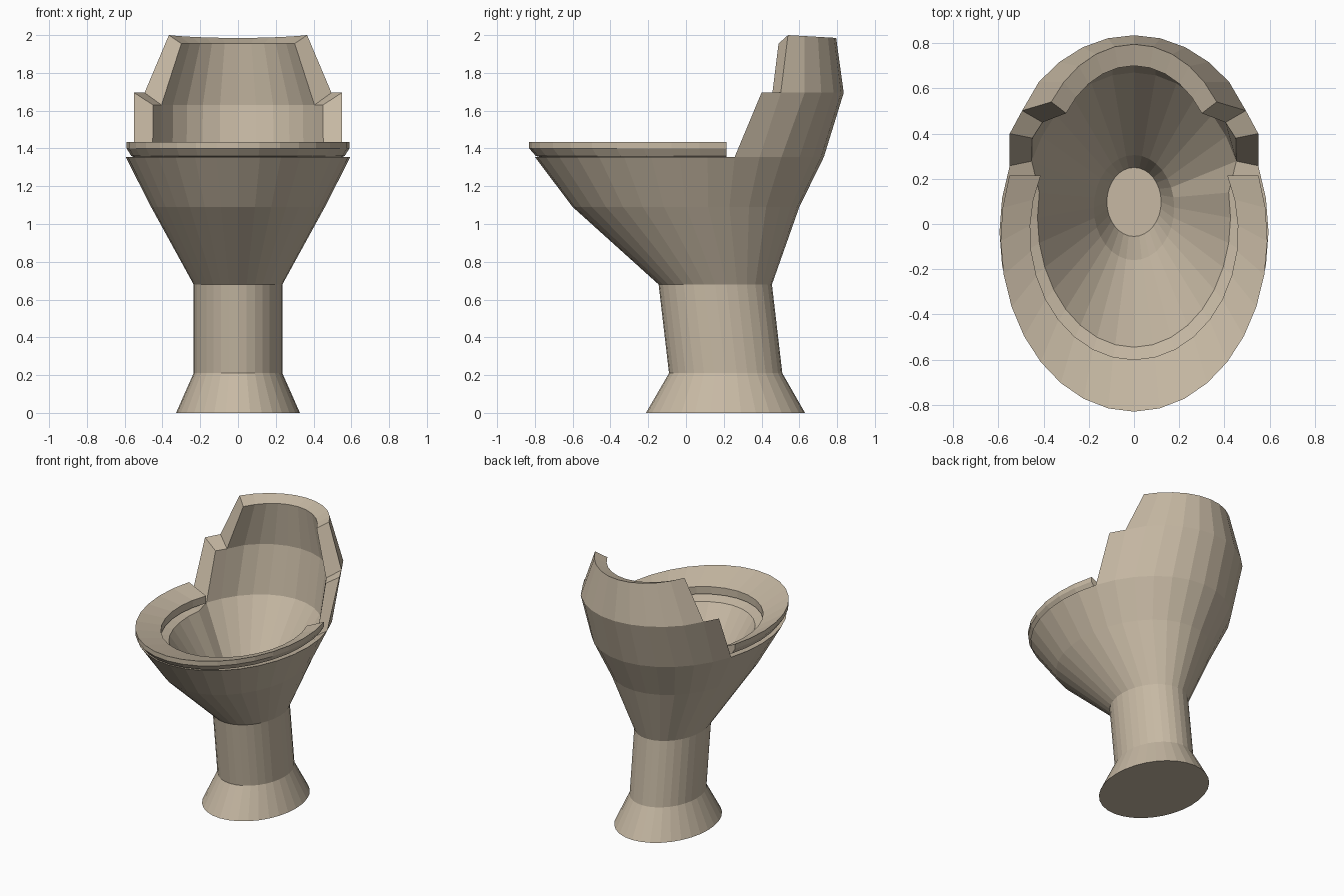
import bpy, bmesh, math

if "Cube" in bpy.data.objects:
    bpy.data.objects.remove(bpy.data.objects["Cube"])

N = 32  # sides of every oval ring
mat = bpy.data.materials.new("ceramic")
mat.diffuse_color = (0.57, 0.485, 0.37, 1)
mat.use_nodes = True
mat.node_tree.nodes["Principled BSDF"].inputs["Base Color"].default_value = mat.diffuse_color


def oval(bm, rx, front, back, z, angles, z_side=None):
    """Ring of vertices on an oval; z_side raises points away from the rear."""
    cy, ry = (front + back) / 2, (back - front) / 2
    out = []
    for a in angles:
        zz = z
        if z_side is not None:
            zz += (z_side - z) * (1 - math.sin(a)) / (1 - math.sin(math.radians(33.75)))
        out.append(bm.verts.new((rx * math.cos(a), cy + ry * math.sin(a), zz)))
    return out


def bridge(bm, a, b, first=0, last=None):
    """Quads between two rings, from index first to last (wraps round)."""
    n = len(a)
    for i in range(first, n if last is None else last):
        j, k = i % n, (i + 1) % n
        bm.faces.new((a[j], a[k], b[k], b[j]))


def finish(bm, name):
    bmesh.ops.delete(bm, geom=[v for v in bm.verts if not v.link_faces], context='VERTS')
    bmesh.ops.recalc_face_normals(bm, faces=bm.faces)
    me = bpy.data.meshes.new(name)
    bm.to_mesh(me)
    bm.free()
    me.materials.append(mat)
    ob = bpy.data.objects.new(name, me)
    bpy.context.collection.objects.link(ob)


full = [2 * math.pi * i / N for i in range(N)]

# Pedestal, bowl and raised back: one shell with an outer and an inner skin
bm = bmesh.new()
outer = [oval(bm, *r, full) for r in (
    (0.328, -0.212, 0.63, 0.0),
    (0.235, -0.09, 0.51, 0.21),
    (0.235, -0.145, 0.455, 0.68),
    (0.46, -0.60, 0.60, 1.09),
    (0.595, -0.80, 0.73, 1.355))]
inner = [oval(bm, *r, full) for r in (
    (0.12, -0.055, 0.25, 0.58),
    (0.178, -0.16, 0.305, 0.79))]
# Inner lip: narrow round the front, wider where the back wall starts
wide = oval(bm, 0.49, -0.60, 0.67, 1.285, full)
narrow = oval(bm, 0.427, -0.545, 0.60, 1.285, full)
inner.append([wide[i] if 2 <= i <= 14 else narrow[i] for i in range(N)])
for skin in (outer, inner):
    for a, b in zip(skin, skin[1:]):
        bridge(bm, a, b)
    bm.faces.new(skin[0])

# Rim around the front, left open where the back rises
bridge(bm, outer[-1], inner[-1], 14, 34)

# Back: lower tier, then a narrower upper tier
o1 = oval(bm, 0.595, -0.575, 0.835, 1.695, full)
i1 = oval(bm, 0.487, -0.415, 0.735, 1.63, full)
o2 = oval(bm, 0.44, -0.353, 0.795, 1.985, full, 2.0)
i2 = oval(bm, 0.361, -0.245, 0.70, 1.955, full)
for k in (3, 13):
    o1[k].co.y -= 0.02
    i1[k].co.y -= 0.03
tiers = ((outer[-1], inner[-1], o1, i1, 2, 14), (o1, i1, o2, i2, 3, 13))
for ob, ib, ot, it, s, e in tiers:
    bridge(bm, ob, ot, s, e)
    bridge(bm, ib, it, s, e)
    for k in (s, e):
        bm.faces.new((ob[k], ot[k], it[k], ib[k]))
bridge(bm, o1, i1, 2, 3)
bridge(bm, o1, i1, 13, 14)
bridge(bm, o2, i2, 3, 13)
finish(bm, "bowl_and_back")

# Open-ended seat, its top sloping in towards the bowl
bm = bmesh.new()
rings = []
for rx, front, back, z in (
        (0.565, -0.795, 0.69, 1.36),
        (0.59, -0.83, 0.71, 1.40),
        (0.59, -0.83, 0.71, 1.435),
        (0.46, -0.60, 0.53, 1.37),
        (0.46, -0.60, 0.53, 1.315)):
    t = math.asin((0.215 - (front + back) / 2) / ((back - front) / 2))
    angles = [math.pi - t + (math.pi + 2 * t) * i / 20 for i in range(21)]
    rings.append(oval(bm, rx, front, back, z, angles))
for a, b in zip(rings, rings[1:] + rings[:1]):
    bridge(bm, a, b, 0, 20)
for k in (0, -1):
    bm.faces.new([r[k] for r in rings])
finish(bm, "seat")
